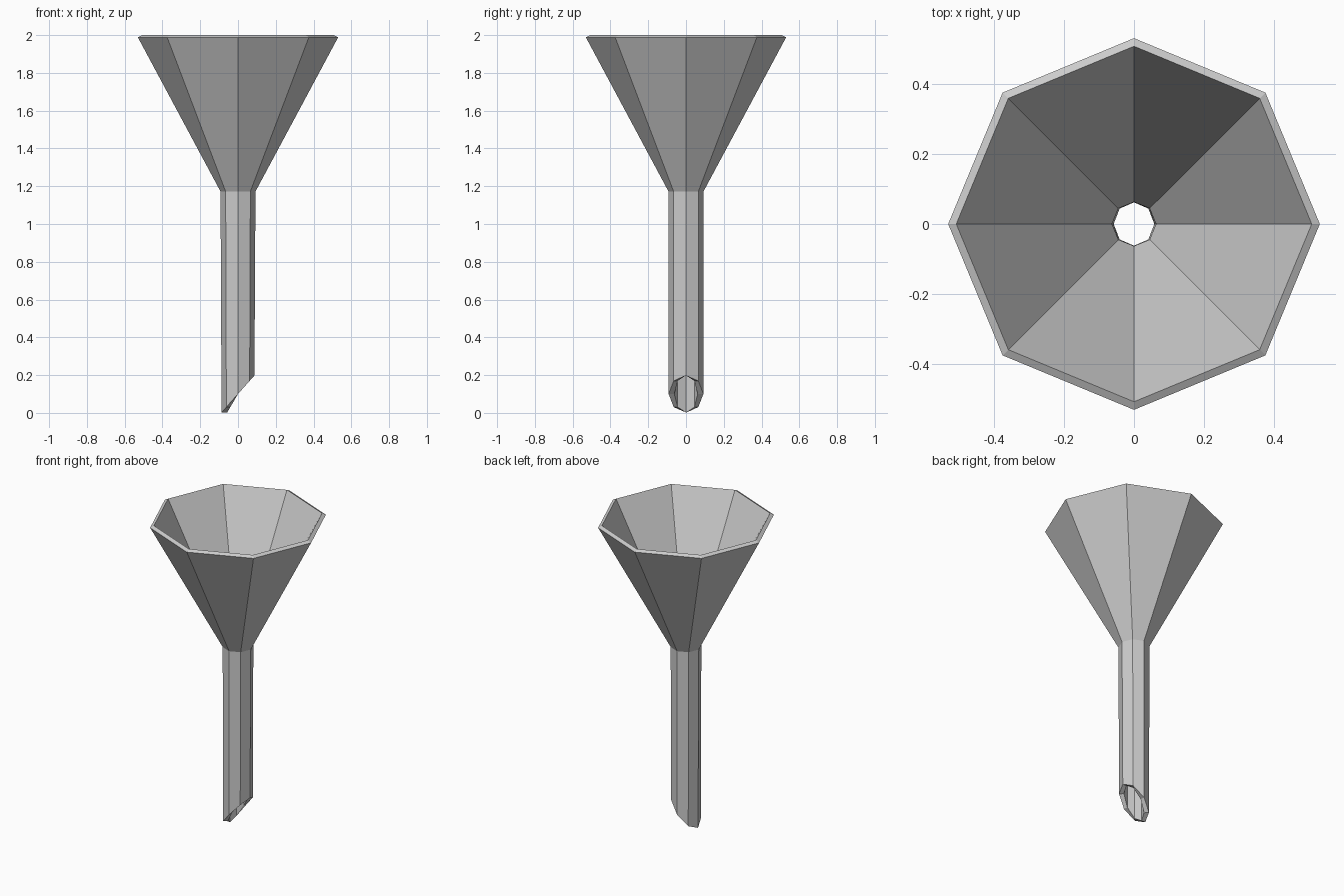
import bpy, bmesh
from math import cos, sin, pi

if "Cube" in bpy.data.objects:
    bpy.data.objects.remove(bpy.data.objects["Cube"])

SIDES = 8


def ring(bm, rx, ry, height):
    """Octagonal ring; height is a function of the corner's cosine."""
    return [bm.verts.new((rx * cos(2 * pi * i / SIDES),
                          ry * sin(2 * pi * i / SIDES),
                          height(cos(2 * pi * i / SIDES)))) for i in range(SIDES)]


def flat(z):
    return lambda c: z


def slanted(c):
    return 0.1 + 0.098 * c


bm = bmesh.new()

# Closed wall profile: down the outside, round the slanted tip, up the inside
rings = [
    ring(bm, 0.53, 0.53, flat(1.988)),
    ring(bm, 0.0925, 0.0925, flat(1.172)),
    ring(bm, 0.087, 0.092, slanted),
    ring(bm, 0.058, 0.062, lambda c: slanted(c) + 0.001 * c),
    ring(bm, 0.063, 0.063, flat(1.18)),
    ring(bm, 0.507, 0.507, flat(2.0)),
]
for k, upper in enumerate(rings):
    lower = rings[(k + 1) % len(rings)]
    for i in range(SIDES):
        j = (i + 1) % SIDES
        bm.faces.new((upper[i], lower[i], lower[j], upper[j]))
bmesh.ops.recalc_face_normals(bm, faces=bm.faces)

# Funnel object, flat shaded
mesh = bpy.data.meshes.new("funnel")
bm.to_mesh(mesh)
bm.free()
funnel = bpy.data.objects.new("funnel", mesh)
bpy.context.collection.objects.link(funnel)
